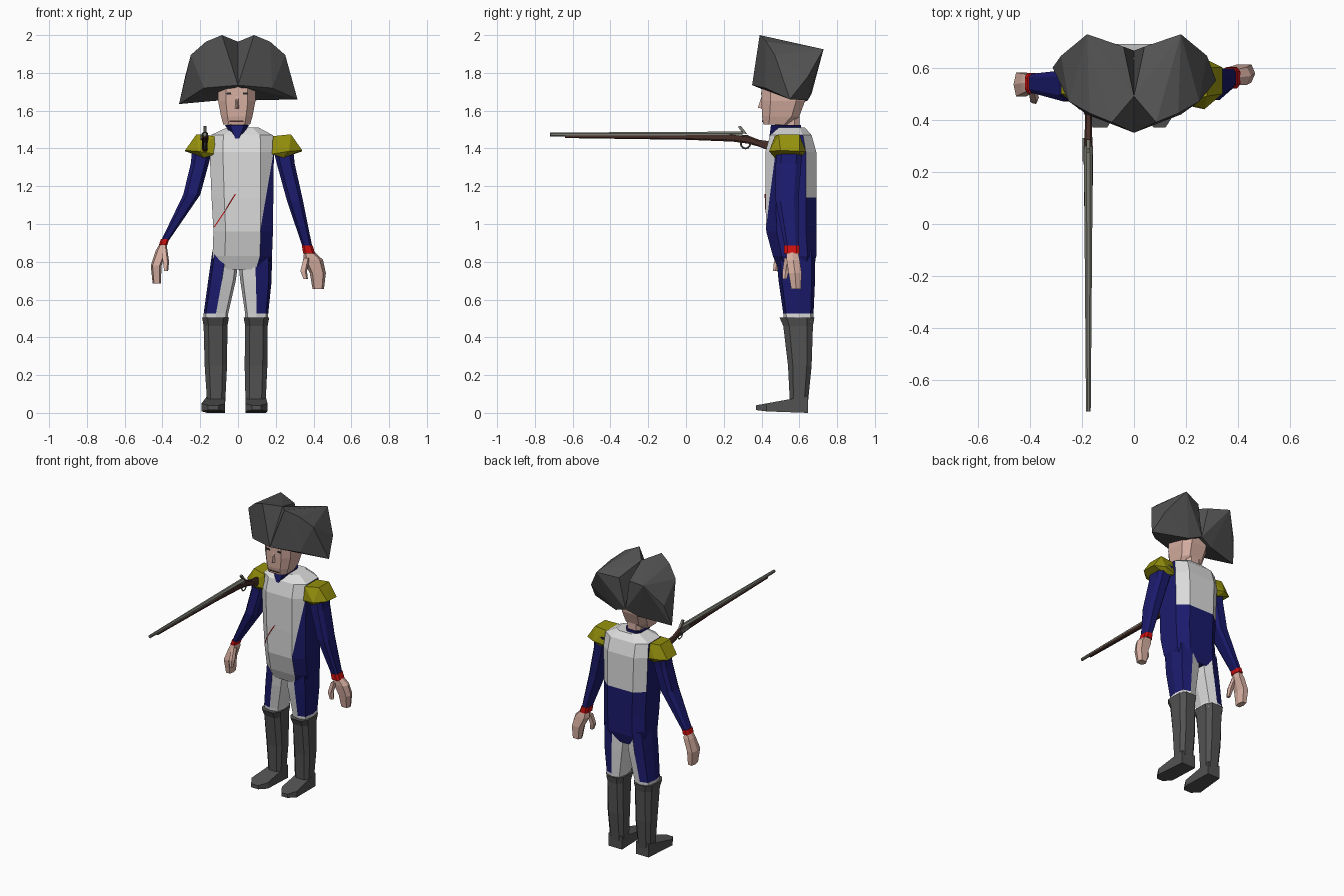
import bpy, bmesh, math
from mathutils import Vector

COLOURS = {
    "white_cloth": (0.72, 0.72, 0.72), "blue_cloth": (0.011, 0.011, 0.155),
    "dark_grey": (0.085, 0.085, 0.085), "skin": (0.68, 0.43, 0.36),
    "gold": (0.30, 0.28, 0.004), "red_trim": (0.6, 0.005, 0.005),
    "brown_wood": (0.065, 0.028, 0.022), "steel": (0.19, 0.20, 0.165),
    "black": (0.02, 0.02, 0.02)}
MATS = {}
for name, rgb in COLOURS.items():
    MATS[name] = bpy.data.materials.new(name)
    MATS[name].diffuse_color = (*rgb, 1)


def finish(name, bm, mats, rule=None):
    bmesh.ops.recalc_face_normals(bm, faces=bm.faces)
    bm.normal_update()
    if rule:
        for f in bm.faces:
            f.material_index = rule(f.calc_center_median(), f.normal)
    me = bpy.data.meshes.new(name)
    bm.to_mesh(me)
    bm.free()
    ob = bpy.data.objects.new(name, me)
    bpy.context.collection.objects.link(ob)
    for m in mats.split():
        me.materials.append(MATS[m])
    return ob


def loft(name, mats, rings, n=8, off=0.5, axis="z", power=0.6, rule=None, cut=None):
    """Skin rings given as (t, u0, u1, v0, v1) bounds along an axis."""
    bm = bmesh.new()
    loops = []
    top = max(abs(math.cos((k + off) * 2 * math.pi / n)) for k in range(n)) ** power
    for t, u0, u1, v0, v1 in rings:
        loop = []
        for k in range(n):
            a = (k + off) * 2 * math.pi / n
            c, s = (math.copysign(abs(q) ** power, q) / top for q in (math.cos(a), math.sin(a)))
            u, v = (u0 + u1 + (u1 - u0) * c) / 2, (v0 + v1 + (v1 - v0) * s) / 2
            loop.append(bm.verts.new((u, v, t) if axis == "z" else (u, t, v)))
        loops.append(loop)
    for a, b in zip(loops, loops[1:]):
        for k in range(n):
            j = (k + 1) % n
            bm.faces.new((a[k], a[j], b[j], b[k]))
    bm.faces.new(loops[0])
    bm.faces.new(loops[-1])
    if cut:  # extra edge loop along a colour border
        bmesh.ops.bisect_plane(bm, geom=bm.verts[:] + bm.edges[:] + bm.faces[:],
                               plane_co=cut[0], plane_no=cut[1])
    return finish(name, bm, mats, rule)


def hull(name, mats, pts):
    bm = bmesh.new()
    for p in pts:
        bm.verts.new(p)
    res = bmesh.ops.convex_hull(bm, input=bm.verts)
    bmesh.ops.delete(bm, geom=list({v for v in res["geom_interior"] + res["geom_unused"]
                                    if isinstance(v, bmesh.types.BMVert)}), context="VERTS")
    return finish(name, bm, mats)


def on_front(ob, x, z):
    """Front surface point of an object, for thin plates."""
    return ob.ray_cast(Vector((x, -2, z)), Vector((0, 1, 0)))[1]


def plate(name, mat, ob, corners):
    pts = [on_front(ob, x, z) for x, z in corners]
    hull(name, mat, [p + Vector((0, d, 0)) for p in pts for d in (-0.004, 0.004)])


# Torso: white front and upper back, blue sides and lower back
def torso_rule(c, n):
    border = 0.117 + (c.z - 0.96) * 0.17  # slanted edge of the coat
    front = n.y < -0.35 and (c.x < border if c.z > 0.96 else n.x < 0.45)
    back = n.y > 0.35 and c.z > 1.14
    return 0 if front or back or n.z > 0.4 or (n.y < -0.35 and c.z > 1.38) else 1


torso = loft("torso", "white_cloth blue_cloth", [
    (0.76, -0.12, 0.15, 0.49, 0.67), (0.83, -0.135, 0.18, 0.46, 0.69),
    (0.96, -0.13, 0.185, 0.425, 0.69), (1.14, -0.14, 0.187, 0.42, 0.69),
    (1.38, -0.15, 0.19, 0.42, 0.69), (1.47, -0.145, 0.185, 0.445, 0.665),
    (1.51, -0.06, 0.11, 0.49, 0.63)], rule=torso_rule,
    cut=((0.117, 0.5, 0.96), (1, 0, -0.17)))
loft("collar", "blue_cloth", [(1.45, -0.02, 0.01, 0.44, 0.61), (1.525, -0.07, 0.06, 0.45, 0.61)])

# Head, neck and face
loft("neck", "skin", [(1.46, -0.055, 0.05, 0.47, 0.60), (1.6, -0.055, 0.05, 0.47, 0.60)])
head = loft("head", "skin", [
    (1.527, -0.078, 0.064, 0.41, 0.55), (1.57, -0.09, 0.077, 0.402, 0.60),
    (1.65, -0.105, 0.092, 0.40, 0.63), (1.75, -0.105, 0.092, 0.40, 0.64)])
hull("nose", "skin", [(-0.02, 0.41, 1.61), (0.01, 0.41, 1.61), (-0.005, 0.38, 1.615),
                      (-0.012, 0.405, 1.69), (0.002, 0.405, 1.69)])
bpy.context.view_layer.update()
for side in (-1, 1):
    x = -0.005 + side * 0.043
    plate("eye", "black", head, [(x - 0.013, 1.685), (x + 0.013, 1.685),
                                 (x + 0.011, 1.696), (x - 0.011, 1.696)])
plate("chin_strap", "brown_wood", head, [(-0.045, 1.541), (0.03, 1.541),
                                         (0.03, 1.547), (-0.045, 1.547)])

# Red coat edging across the belly
edge = [(-0.125, 0.985), (-0.075, 1.06), (-0.012, 1.16)]
for (xa, za), (xb, zb) in zip(edge, edge[1:]):
    plate("coat_edging", "red_trim", torso, [(xa - 0.003, za), (xa + 0.003, za),
                                             (xb + 0.003, zb), (xb - 0.003, zb)])

# Two-lobed hat with a narrow valley along the middle
for side, tip in ((-1, (-0.312, 0.60, 1.635)), (1, (0.315, 0.55, 1.66))):
    half = [(0, 0.35, 1.735), (0, 0.49, 1.965), (0.085, 0.39, 2.0), (0.25, 0.47, 1.895),
            (0.17, 0.425, 1.965), (0.18, 0.728, 1.925), (0.04, 0.68, 1.905), (0, 0.665, 1.69),
            (0.09, 0.645, 1.655), (0.18, 0.42, 1.72), (0.28, 0.645, 1.78)]
    hull("hat_lobe", "dark_grey", [(x * side, y, z) for x, y, z in half] + [tip])

# Shoulder pieces, mirrored about the slightly offset chest
for side in (-1, 1):
    pts = [(0.155, 0.47, 1.465), (0.155, 0.60, 1.465), (0.15, 0.46, 1.37), (0.15, 0.62, 1.37),
           (0.25, 0.49, 1.475), (0.25, 0.60, 1.475), (0.31, 0.50, 1.39), (0.31, 0.60, 1.385),
           (0.24, 0.44, 1.385), (0.24, 0.635, 1.385), (0.21, 0.47, 1.35), (0.21, 0.61, 1.35)]
    hull("epaulette", "gold", [(0.03 + side * x, y, z) for x, y, z in pts])


# Arms with red cuffs, hands with thumbs
def arm(side, sleeve, cuff, hand, thumb):
    loft(side + "_sleeve", "blue_cloth", sleeve)
    loft(side + "_cuff", "red_trim", cuff)
    loft(side + "_hand", "skin", hand, n=6, off=0)
    loft(side + "_thumb", "skin", thumb, n=5, off=0)


arm("left",
    [(1.42, -0.24, -0.13, 0.48, 0.61), (1.32, -0.25, -0.155, 0.48, 0.60),
     (1.155, -0.29, -0.20, 0.47, 0.59), (0.91, -0.408, -0.368, 0.505, 0.575)],
    [(0.92, -0.408, -0.364, 0.502, 0.578), (0.89, -0.418, -0.374, 0.50, 0.58)],
    [(0.90, -0.412, -0.376, 0.51, 0.57), (0.86, -0.435, -0.375, 0.50, 0.58),
     (0.78, -0.462, -0.405, 0.485, 0.585), (0.685, -0.452, -0.408, 0.50, 0.575)],
    [(0.87, -0.405, -0.375, 0.50, 0.54), (0.80, -0.40, -0.365, 0.465, 0.505),
     (0.75, -0.392, -0.37, 0.46, 0.485)])
arm("right",
    [(1.42, 0.18, 0.29, 0.48, 0.62), (1.32, 0.205, 0.30, 0.475, 0.61),
     (1.12, 0.26, 0.345, 0.475, 0.595), (0.87, 0.345, 0.395, 0.525, 0.597)],
    [(0.885, 0.338, 0.395, 0.52, 0.60), (0.845, 0.345, 0.408, 0.52, 0.602)],
    [(0.855, 0.35, 0.402, 0.53, 0.595), (0.81, 0.345, 0.45, 0.53, 0.605),
     (0.74, 0.38, 0.465, 0.54, 0.615), (0.655, 0.395, 0.455, 0.555, 0.61)],
    [(0.82, 0.345, 0.38, 0.52, 0.56), (0.75, 0.328, 0.365, 0.51, 0.545),
     (0.71, 0.345, 0.37, 0.51, 0.535)])

# Legs: blue outside, white inside, then tall boots and feet
for side, xs in ((-1, (-0.135, 0.01, -0.158, -0.012, -0.182, -0.052, -0.19, -0.048, -0.163, -0.068)),
                 (1, (-0.005, 0.18, 0.012, 0.178, 0.038, 0.16, 0.03, 0.165, 0.04, 0.146))):
    top, mid, knee, cuff, ankle = zip(xs[::2], xs[1::2])

    def leg_rule(c, n):
        centre = 0.5 * (sum(top) * (c.z - 0.5) / 0.34 + sum(knee) * (0.84 - c.z) / 0.34)
        return 0 if c.z < 0.52 or (c.x - centre) * side < 0 else 1

    loft("leg", "white_cloth blue_cloth", [
        (0.86, *top, 0.475, 0.685), (0.70, *mid, 0.49, 0.683),
        (0.525, *knee, 0.515, 0.675), (0.48, *knee, 0.52, 0.672)], off=0, rule=leg_rule)
    loft("boot", "dark_grey", [
        (0.505, *cuff, 0.495, 0.68), (0.46, cuff[0] + 0.008, cuff[1] - 0.008, 0.515, 0.672),
        (0.25, (cuff[0] + ankle[0]) / 2, (cuff[1] + ankle[1]) / 2, 0.54, 0.665),
        (0.05, *ankle, 0.55, 0.645)])
    a, b = ankle
    out = [a - (0.03 if side < 0 else 0), b + (0.01 if side > 0 else 0)]
    hull("foot", "dark_grey",
         [(x, 0.645, z) for x in ankle for z in (0, 0.09)]
         + [(x, 0.55, 0.07) for x in ankle]
         + [(x, 0.425, z) for x in out for z in (0.008, 0.05)]
         + [(x, 0.37, z) for x in (out[0] + 0.035, out[1] - 0.035) for z in (0.015, 0.04)])

# Musket
loft("musket_stock", "brown_wood", [
    (-0.64, -0.184, -0.166, 1.455, 1.475), (0.0, -0.19, -0.16, 1.446, 1.478),
    (0.25, -0.193, -0.157, 1.436, 1.48), (0.33, -0.19, -0.16, 1.425, 1.468),
    (0.39, -0.188, -0.162, 1.408, 1.445), (0.47, -0.19, -0.16, 1.375, 1.435)], axis="y")
loft("musket_barrel", "steel", [
    (-0.72, -0.184, -0.166, 1.464, 1.484), (0.0, -0.19, -0.16, 1.462, 1.488),
    (0.30, -0.192, -0.158, 1.455, 1.489)], axis="y", power=1)
hull("musket_lock", "steel", [(x, y, z) for x in (-0.198, -0.19)
                              for y, z in ((0.24, 1.45), (0.33, 1.445), (0.33, 1.47), (0.24, 1.475))])
hull("musket_hammer", "steel", [(x, y, z) for x in (-0.182, -0.168)
                                for y, z in ((0.30, 1.48), (0.325, 1.475), (0.275, 1.515), (0.29, 1.52))])
bpy.ops.mesh.primitive_torus_add(location=(-0.175, 0.315, 1.425), rotation=(0, math.pi / 2, 0),
                                 major_segments=10, minor_segments=4,
                                 major_radius=0.025, minor_radius=0.005)
guard = bpy.context.object
guard.name = "trigger_guard"
guard.data.materials.append(MATS["steel"])
